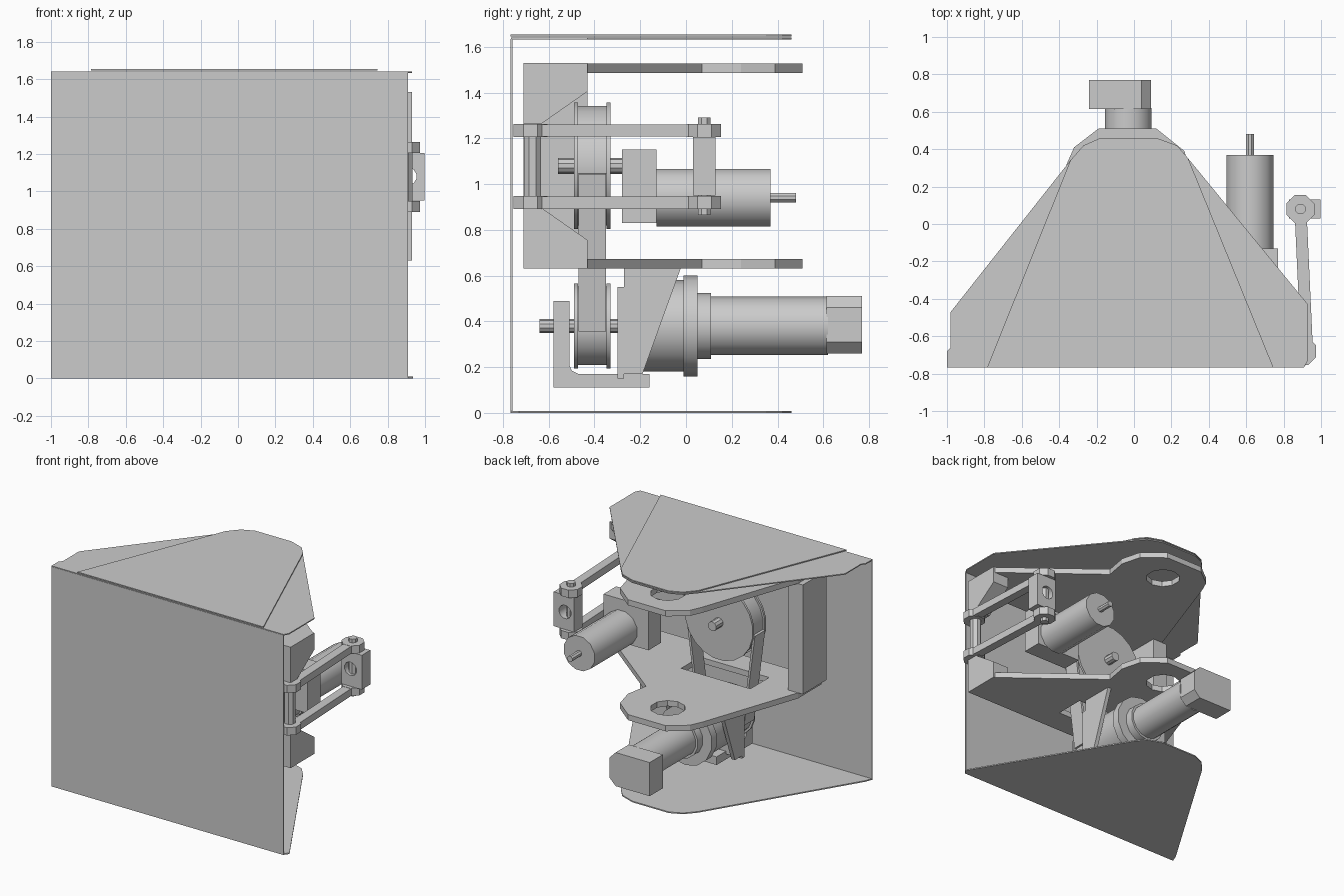
import bpy, bmesh, math
from mathutils import Matrix, Vector

if "Cube" in bpy.data.objects:
    bpy.data.objects.remove(bpy.data.objects["Cube"])


def prism(name, pts, lo, hi, axis='Z'):
    """Extrude a 2D outline. Z: pts are (x, y); X: pts are (y, z); Y: pts are (x, z)."""
    put = {'Z': lambda a, b, h: (a, b, h),
           'X': lambda a, b, h: (h, a, b),
           'Y': lambda a, b, h: (a, h, b)}[axis]
    bm = bmesh.new()
    n = len(pts)
    low = [bm.verts.new(put(a, b, lo)) for a, b in pts]
    high = [bm.verts.new(put(a, b, hi)) for a, b in pts]
    bm.faces.new(low)
    bm.faces.new(high)
    for i in range(n):
        j = (i + 1) % n
        bm.faces.new((low[i], low[j], high[j], high[i]))
    bmesh.ops.recalc_face_normals(bm, faces=bm.faces)
    me = bpy.data.meshes.new(name)
    bm.to_mesh(me)
    bm.free()
    ob = bpy.data.objects.new(name, me)
    bpy.context.collection.objects.link(ob)
    return ob


def box(name, x0, x1, y0, y1, z0, z1):
    return prism(name, [(x0, y0), (x1, y0), (x1, y1), (x0, y1)], z0, z1)


def ring(a, b, r, n):
    return [(a + r * math.cos(2 * math.pi * (i + .5) / n),
             b + r * math.sin(2 * math.pi * (i + .5) / n)) for i in range(n)]


def cyl(name, a, b, r, lo, hi, axis='Y', n=12):
    ob = prism(name, ring(a, b, r, n), lo, hi, axis)
    if n > 10:
        for p in ob.data.polygons:
            p.use_smooth = len(p.vertices) == 4
        ob.data.set_sharp_from_angle(angle=math.radians(35))
    return ob


def cut(ob, cutter):
    cutter.hide_render = True
    cutter.hide_viewport = True
    m = ob.modifiers.new("cut", 'BOOLEAN')
    m.operation = 'DIFFERENCE'
    m.solver = 'EXACT'
    m.object = cutter


# Thin sheet-metal shell
tip = [(.29, .35), (.23, .42), (.12, .46), (-.18, .46), (-.27, .42), (-.34, .34)]
box("front_panel", -1, .91, -.766, -.758, 0, 1.635)
prism("top_cover_wings", [(-1, -.764), (.91, -.764), (.93, -.73), (.93, -.43)]
      + tip + [(-.98, -.47), (-.98, -.66), (-1, -.68)], 1.632, 1.64)
prism("top_cover_centre", [(-.785, -.766), (.745, -.766)] + tip, 1.645, 1.653)
prism("bottom_cover", [(-1, -.764), (.91, -.764), (.935, -.73)] + tip + [(-.98, -.71)], 0, .009)

# Twin horizontal plates with pivot holes and belt slot
outline = [(-.62, -.71), (.92, -.71), (.92, -.43), (.28, .07), (.31, .24), (.27, .39),
           (.12, .51), (-.19, .51), (-.32, .41), (-.36, .32), (-.62, -.43)]
for name, z in (("lower_plate", .63), ("upper_plate", 1.485)):
    plate = prism(name, outline, z, z + .042)
    cut(plate, cyl(name + "_hole_cutter", -.04, .27, .12, z - .1, z + .1, 'Z', 10))
    if name == "lower_plate":
        cut(plate, box("belt_slot_cutter", -.32, .25, -.52, -.30, z - .1, z + .1))

# Spacers holding the plates apart
box("left_spacer_block", -.66, -.54, -.71, -.43, .672, 1.485)
for name, f in (("lower_hinge_bracket", lambda z: z), ("upper_hinge_bracket", lambda z: 2.16 - z)):
    prism(name, [(y, f(z)) for y, z in
                 ((-.71, .63), (-.43, .63), (-.43, .755), (-.63, .895), (-.71, .895))],
          .80, .93, 'X')

# Belt wheels and belt
CX, ZT, ZB = -.04, 1.08, .38
cyl("large_wheel", CX, ZT, .265, -.48, -.34, n=20)
cyl("small_wheel", CX, ZB, .175, -.48, -.34, n=16)
for y in (-.49, -.347):
    cyl("large_wheel_flange", CX, ZT, .28, y, y + .017, n=20)
    cyl("small_wheel_flange", CX, ZB, .19, y, y + .017, n=16)
s = (.268 - .178) / (ZT - ZB)
c = math.sqrt(1 - s * s)
for k in (-1, 1):
    def edge(r, z):
        return (CX + k * r * c, z + r * -s)
    prism("belt_run", [edge(.178, ZB), edge(.195, ZB), edge(.285, ZT), edge(.268, ZT)],
          -.47, -.35, 'Y')
cyl("large_wheel_axle", CX, ZT, .035, -.56, -.25, n=10)

# Lower drive motor along y
for name, r, y0, y1 in (("drive_shaft", .03, -.64, -.28), ("gearbox_face", .17, -.30, -.27),
                        ("gearbox", .20, -.27, -.01), ("gearbox_flange", .22, -.01, .05),
                        ("motor_collar", .145, .05, .11), ("motor_body", .128, .11, .62)):
    cyl(name, -.03, ZB, r, y0, y1, n=10 if r < .05 else 14)
box("motor_terminal_box", -.24, -.03, .615, .77, .26, .51)
prism("motor_end_cap", [(-.03, .26), (.04, .26), (.09, .31), (.09, .46), (.04, .51), (-.03, .51)],
      .615, .77, 'Y')

# Hanging motor mount
for x in (-.27, .19):
    prism("motor_mount_gusset", [(-.27, .64), (-.02, .64), (-.19, .17), (-.27, .17)],
          x, x + .03, 'X')
box("motor_mount_plate", -.27, .22, -.30, -.27, .15, .55)
prism("shaft_support", [(-.58, .11), (-.16, .11), (-.16, .17), (-.47, .17), (-.50, .185),
                        (-.51, .21), (-.51, .49), (-.58, .49)], -.14, .08, 'X')

# Upper motor with offset gearbox
box("upper_gearbox", .40, .77, -.28, -.13, .83, 1.15)
cyl("upper_motor", .62, .94, .13, -.13, .37, n=12)
cyl("upper_motor_shaft", .62, .94, .022, .37, .48, n=8)

# Parallel link arms on the right
A, B = Vector((.925, -.68)), Vector((.89, .08))
for name, z in (("lower_link", .89), ("upper_link", 1.205)):
    d = (B - A).normalized()
    w = Vector((-d.y, d.x)) * .032
    prism(name + "_rod", [A + w, A - w, B - w, B + w], z + .002, z + .056)
    cyl(name + "_front_eye", A.x - .025, A.y, .08, z, z + .058, 'Z', 8)
    cyl(name + "_rear_eye", B.x, B.y, .08, z, z + .058, 'Z', 8)
cyl("link_front_post", A.x - .03, A.y + .01, .04, .89, 1.26, 'Z', 8)
cyl("link_rear_bolt", B.x, B.y, .03, .865, 1.29, 'Z', 8)
block = box("link_rear_block", .83, .998, .03, .13, .95, 1.205)
cut(block, cyl("block_hole_cutter", .905, 1.08, .05, 0, .2, 'Y', 12))
